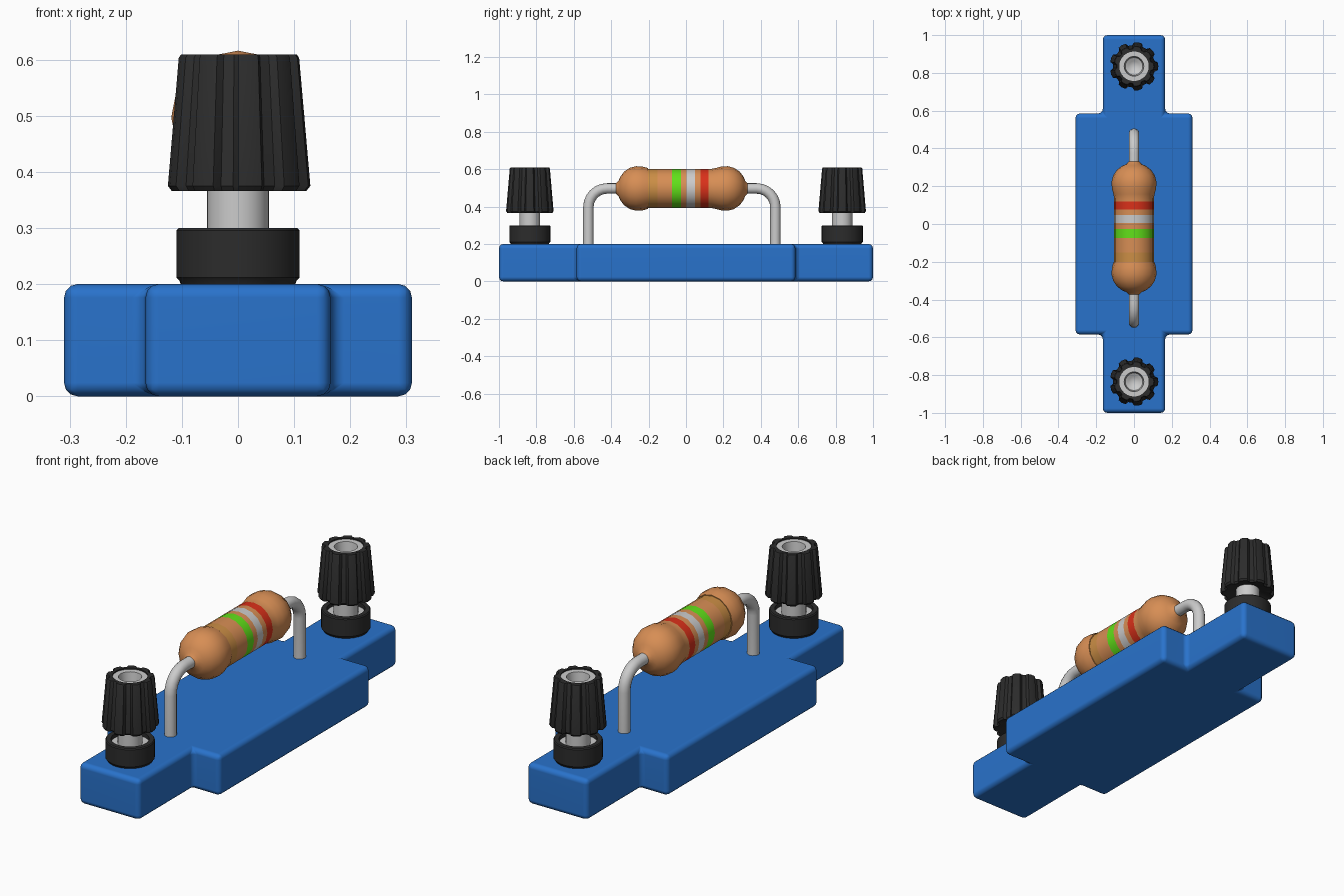
import bpy, bmesh
from math import sin, cos, pi
from mathutils import Matrix

if "Cube" in bpy.data.objects:
    bpy.data.objects.remove(bpy.data.objects["Cube"])


def mat(name, rgb):
    m = bpy.data.materials.new(name)
    m.diffuse_color = (*rgb, 1)
    m.use_nodes = True
    m.node_tree.nodes["Principled BSDF"].inputs["Base Color"].default_value = m.diffuse_color
    return m


BLUE = mat("blue", (0.022, 0.17, 0.6))
BLACK = mat("black", (0.025, 0.025, 0.025))
TAN = mat("tan", (0.68, 0.27, 0.09))
GOLD = mat("gold", (0.6, 0.27, 0.06))
GREEN = mat("green", (0.12, 0.75, 0.01))
RED = mat("red", (0.7, 0.03, 0.01))
GREY = mat("grey", (0.55, 0.55, 0.55))


def finish(name, bm, mats=(), angle=35):
    bmesh.ops.recalc_face_normals(bm, faces=bm.faces)
    me = bpy.data.meshes.new(name)
    bm.to_mesh(me)
    bm.free()
    for m in mats:
        me.materials.append(m)
    ob = bpy.data.objects.new(name, me)
    bpy.context.collection.objects.link(ob)
    bpy.ops.object.select_all(action='DESELECT')
    ob.select_set(True)
    bpy.context.view_layer.objects.active = ob
    bpy.ops.object.shade_smooth_by_angle(angle=angle * pi / 180)
    return ob


def lathe(name, profile, matrix, mats=(), angles=None, scale=None, band=None, segs=32):
    """Revolve (radius, height) points; scale() shapes each ring, band() picks materials."""
    angles = angles or [2 * pi * i / segs for i in range(segs)]
    n = len(angles)
    bm = bmesh.new()
    rings = []
    for r, z in profile:
        if r == 0:
            rings.append([bm.verts.new((0, 0, z))] * n)
        else:
            k = [scale(i, r) if scale else 1 for i in range(n)]
            rings.append([bm.verts.new((r * k[i] * cos(a), r * k[i] * sin(a), z))
                          for i, a in enumerate(angles)])
    for j in range(len(rings) - 1):
        for i in range(n):
            quad = [rings[j][i], rings[j][(i + 1) % n], rings[j + 1][(i + 1) % n], rings[j + 1][i]]
            f = bm.faces.new(list(dict.fromkeys(quad)))
            if band:
                f.material_index = band((profile[j][1] + profile[j + 1][1]) / 2)
    bm.transform(matrix)
    return finish(name, bm, mats)


# stepped base block with rounded edges
bm = bmesh.new()
quarter = [(0.31, 0.585), (0.165, 0.585), (0.165, 1.0)]
half = quarter + [(-x, y) for x, y in reversed(quarter)]
outline = half + [(-x, -y) for x, y in half]
face = bm.faces.new([bm.verts.new((x, y, 0)) for x, y in outline])
ext = bmesh.ops.extrude_face_region(bm, geom=[face])
bmesh.ops.translate(bm, vec=(0, 0, 0.2), verts=[v for v in ext["geom"] if isinstance(v, bmesh.types.BMVert)])
base = finish("base", bm, [BLUE])
bev = base.modifiers.new("rounding", 'BEVEL')
bev.width, bev.segments = 0.024, 3
base.modifiers.new("normals", 'WEIGHTED_NORMAL')

# resistor body with colour bands
CY, CZ = -0.022, 0.497
end = [(0.028, 0.352), (0.042, 0.338), (0.062, 0.33), (0.09, 0.309), (0.11, 0.279), (0.119, 0.245),
       (0.117, 0.21), (0.109, 0.18), (0.105, 0.16)]
bands = [(-0.195, -0.135, 1), (-0.052, -0.004, 2), (0.026, 0.069, 3), (0.099, 0.142, 4)]
left = [(r, -z) for r, z in end]
middle = [(0.105, z) for z in sorted(e for b in bands[1:] for e in b[:2])]
profile = left[:-1] + [(0.105, -0.18), (0.105, -0.13)] + middle + end[::-1]


def band_at(z):
    return next((i for lo, hi, i in bands if lo < z < hi), 0)


lathe("resistor_body", profile, Matrix.Translation((0, CY, CZ)) @ Matrix.Rotation(-pi / 2, 4, 'X'),
      [TAN, GOLD, GREEN, GREY, RED], band=band_at, segs=16)

# bent wire leads
R = 0.1
for side, label in ((-1, "front"), (1, "back")):
    path = [(0.3, CZ)] + [(0.4 + R * sin(a), CZ - R + R * cos(a))
                          for a in (pi / 2 * i / 6 for i in range(7))] + [(0.5, 0.17)]
    normals = [0] + [pi / 2 * i / 6 for i in range(7)] + [pi / 2]
    bm = bmesh.new()
    rings = []
    for (y, z), t in zip(path, normals):
        ring = []
        for i in range(14):
            a = 2 * pi * i / 14
            o = 0.028 * cos(a)
            ring.append(bm.verts.new((0.028 * sin(a), CY + side * (y + o * sin(t)), z + o * cos(t))))
        rings.append(ring)
    for p, q in zip(rings, rings[1:]):
        for i in range(14):
            bm.faces.new((p[i], p[(i + 1) % 14], q[(i + 1) % 14], q[i]))
    bm.faces.new(rings[0])
    bm.faces.new(rings[-1])
    finish("lead_" + label, bm, [GREY], 50)

# binding posts: collar, metal stem, fluted knob, metal socket
TEETH = 9
step = 2 * pi / TEETH
tooth_angles = [k * step + f * step for k in range(TEETH) for f in (-0.24, 0, 0.24, 0.36, 0.64)]


def flute(i, r):
    return 1 if r < 0.09 else (0.985, 1.0, 0.985, 0.87, 0.87)[i % 5]


for y, label in ((-0.835, "front"), (0.835, "back")):
    at = Matrix.Translation((0, y, 0))
    lathe("collar_" + label, [(0, 0.195), (0.1, 0.195), (0.105, 0.207), (0.11, 0.212), (0.11, 0.295),
                              (0.106, 0.3), (0.085, 0.3), (0.085, 0.27)], at, [BLACK])
    lathe("stem_" + label, [(0.086, 0.28), (0.055, 0.28), (0.055, 0.4)], at, [GREY])
    lathe("knob_" + label, [(0.05, 0.385), (0.085, 0.375), (0.122, 0.366), (0.129, 0.375),
                            (0.109, 0.603), (0.105, 0.609), (0.078, 0.609), (0.078, 0.59)],
          at, [BLACK], angles=tooth_angles, scale=flute)
    lathe("socket_" + label, [(0.08, 0.603), (0.052, 0.603), (0.046, 0.55), (0.028, 0.54), (0, 0.525)],
          at, [GREY])
